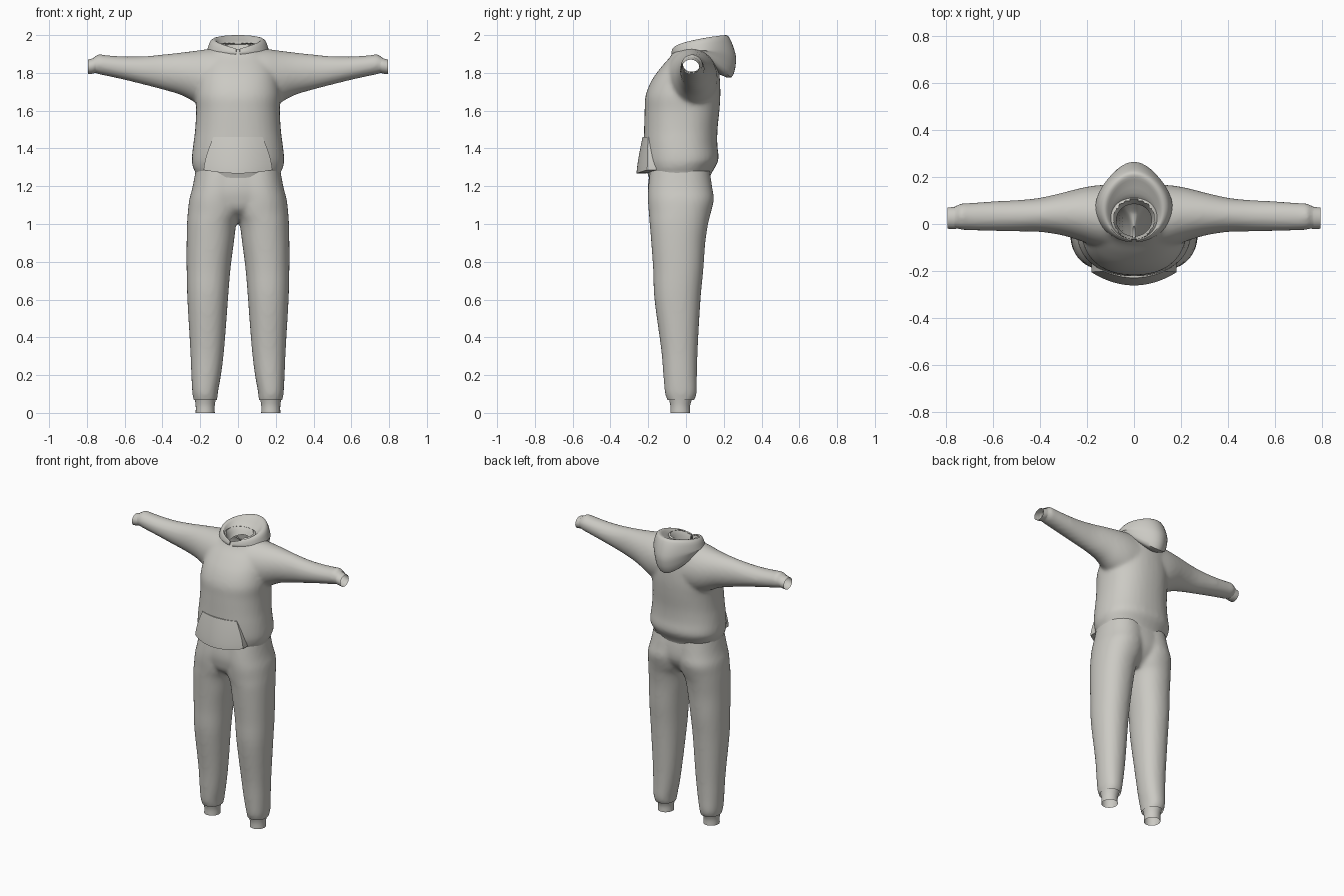
import bpy, bmesh, math
from mathutils import Vector

if "Cube" in bpy.data.objects:
    bpy.data.objects.remove(bpy.data.objects["Cube"])

cloth = bpy.data.materials.new("light_grey_cloth")
cloth.diffuse_color = (0.6, 0.59, 0.55, 1)
cloth.use_nodes = True
cloth.node_tree.nodes["Principled BSDF"].inputs["Base Color"].default_value = cloth.diffuse_color


def finish(name, bm):
    """Turn a bmesh into a smooth shaded cloth object."""
    bmesh.ops.recalc_face_normals(bm, faces=bm.faces)
    mesh = bpy.data.meshes.new(name)
    bm.to_mesh(mesh)
    bm.free()
    ob = bpy.data.objects.new(name, mesh)
    bpy.context.collection.objects.link(ob)
    mesh.materials.append(cloth)
    shade(ob)
    return ob


def shade(ob):
    bpy.ops.object.select_all(action='DESELECT')
    ob.select_set(True)
    bpy.context.view_layer.objects.active = ob
    bpy.ops.object.shade_smooth_by_angle(angle=math.radians(50))


def smooth_rows(rows, steps=4):
    """Catmull-Rom interpolation between outline rows."""
    out = []
    for i in range(len(rows) - 1):
        p = [rows[max(0, min(len(rows) - 1, i + k))] for k in (-1, 0, 1, 2)]
        for s in range(steps):
            t = s / steps
            out.append([b + 0.5 * t * (c - a + t * (2*a - 5*b + 4*c - d + t * (3*(b - c) + d - a)))
                        for a, b, c, d in zip(*p)])
    return out + [list(rows[-1])]


def tube(bm, rows, axis='Z', side=1, power=1.0, caps=True, n=40):
    """Loft rows of (position, lo_u, hi_u, lo_y, hi_y); u is x for axis Z and z for axis X."""
    rings = []
    for pos, u0, u1, y0, y1 in smooth_rows(rows):
        ring = []
        for k in range(n):
            a = math.tau * k / n
            c, s = math.cos(a), math.sin(a)
            u = (u0 + u1) / 2 + (u1 - u0) / 2 * math.copysign(abs(c) ** power, c)
            y = (y0 + y1) / 2 + (y1 - y0) / 2 * math.copysign(abs(s) ** power, s)
            ring.append(bm.verts.new((side * u, y, pos) if axis == 'Z' else (side * pos, y, u)))
        rings.append(ring)
    faces = [bm.faces.new((a[k], a[(k+1) % n], b[(k+1) % n], b[k]))
             for a, b in zip(rings, rings[1:]) for k in range(n)]
    if caps:
        faces += [bm.faces.new(rings[0]), bm.faces.new(rings[-1])]
    bmesh.ops.recalc_face_normals(bm, faces=faces)


def fuse(ob, cuts, voxel=0.012, rounds=6):
    """Merge overlapping volumes into one skin, then open it with cutting planes."""
    m = ob.modifiers.new("merge", 'REMESH')
    m.mode, m.voxel_size = 'VOXEL', voxel
    m = ob.modifiers.new("soften", 'SMOOTH')
    m.iterations, m.factor = rounds, 0.5
    dg = bpy.context.evaluated_depsgraph_get()
    bm = bmesh.new()
    bm.from_mesh(bpy.data.meshes.new_from_object(ob.evaluated_get(dg)))
    ob.modifiers.clear()
    for co, no in cuts:
        bmesh.ops.bisect_plane(bm, geom=bm.verts[:] + bm.edges[:] + bm.faces[:],
                               plane_co=co, plane_no=no, clear_outer=True)
    return bm


# Hoodie body and sleeves
torso = [(1.18, .215, -.18, .12), (1.25, .228, -.198, .128), (1.28, .238, -.208, .142),
         (1.34, .245, -.222, .172), (1.42, .237, -.224, .166), (1.5, .227, -.222, .167),
         (1.6, .222, -.219, .177), (1.68, .225, -.214, .182), (1.76, .215, -.182, .18),
         (1.83, .20, -.132, .172), (1.89, .17, -.08, .16), (1.935, .12, -.06, .13),
         (1.96, .08, -.045, .10)]
sleeve = [(.05, 1.60, 1.93, -.12, .17), (.15, 1.61, 1.927, -.10, .166), (.22, 1.64, 1.918, -.075, .155),
          (.3, 1.682, 1.908, -.05, .135), (.4, 1.712, 1.897, -.034, .112), (.5, 1.738, 1.888, -.032, .102),
          (.6, 1.763, 1.887, -.03, .097), (.7, 1.785, 1.894, -.027, .09), (.74, 1.793, 1.899, -.024, .088),
          (.755, 1.8, 1.885, -.02, .078), (.8, 1.797, 1.875, -.018, .07)]
bm = bmesh.new()
tube(bm, [(z, -w, w, a, b) for z, w, a, b in torso], power=0.88)
for s in (1, -1):
    tube(bm, sleeve, 'X', s)
raw = finish("hoodie_body", bm)
bm = fuse(raw, [((.765, 0, 0), (1, 0, 0)), ((-.765, 0, 0), (-1, 0, 0)), ((0, 0, 1.24), (0, 0, -1))])
# neck opening and dipping hem
bmesh.ops.delete(bm, geom=[f for f in bm.faces if f.calc_center_median().z > 1.84 and
                 (f.calc_center_median().x / .085) ** 2 +
                 ((f.calc_center_median().y - .02) / .085) ** 2 < 1], context='FACES')
for v in bm.verts:
    if v.co.z < 1.34:
        v.co.z += .03 * min(1, abs(v.co.x) / .23) ** 2 * (1.34 - v.co.z) / .1
bm.to_mesh(raw.data)
bm.free()
shade(raw)

# Trousers
leg = [(.04, .12, .23, -.085, .025), (.07, .11, .235, -.1, .045), (.11, .106, .242, -.112, .057),
       (.2, .09, .247, -.12, .058), (.34, .073, .253, -.132, .062), (.6, .053, .268, -.167, .077),
       (.76, .04, .272, -.174, .092), (.9, .022, .272, -.184, .102), (1.0, .008, .27, -.192, .117),
       (1.06, -.02, .266, -.197, .132), (1.13, -.03, .258, -.202, .147), (1.2, -.04, .24, -.2, .138),
       (1.32, -.04, .218, -.185, .12)]
bm = bmesh.new()
for s in (1, -1):
    tube(bm, leg, side=s, power=0.92)
tube(bm, [(1.02, -.06, .06, -.10, .05), (1.07, -.17, .17, -.175, .10), (1.13, -.245, .245, -.197, .132),
          (1.2, -.238, .238, -.202, .136), (1.32, -.218, .218, -.185, .12)], power=0.9)
raw = finish("trousers", bm)
bm = fuse(raw, [((0, 0, 1.28), (0, 0, 1)), ((0, 0, .068), (0, 0, -1))])
bm.to_mesh(raw.data)
bm.free()
shade(raw)

# Open ribbed cuffs at wrists and ankles
for s, label in ((1, "left"), (-1, "right")):
    bm = bmesh.new()
    tube(bm, [(.742, 1.806, 1.886, -.016, .076), (.765, 1.797, 1.878, -.021, .073),
              (.795, 1.793, 1.87, -.02, .07)], 'X', s, caps=False)
    finish(label + "_wrist_cuff", bm)
    bm = bmesh.new()
    tube(bm, [(0, .123, .224, -.083, .022), (.04, .123, .224, -.083, .022),
              (.08, .116, .23, -.092, .035)], side=s, caps=False)
    finish(label + "_ankle_cuff", bm)

# Lowered hood: section swept around the neck, (half width, front y, back y, back peak,
# front z, back z, rise power); section runs from inner neck over the rim to the underside
section = [(.075, -.052, .085, 0, 1.85, 1.91, 1), (.088, -.058, .115, 0, 1.89, 1.955, .7),
           (.105, -.064, .165, .01, 1.912, 1.985, .6), (.125, -.07, .195, .015, 1.925, 2.0, .5),
           (.148, -.075, .21, .02, 1.915, 1.985, .5), (.163, -.078, .22, .035, 1.905, 1.925, .3),
           (.162, -.075, .215, .05, 1.895, 1.86, 2), (.152, -.07, .2, .04, 1.885, 1.775, 3),
           (.125, -.055, .16, 0, 1.87, 1.80, 3)]
bm = bmesh.new()
cols = []
N = 56
for i in range(N + 1):
    t = .07 + (math.tau - .14) * i / N
    s = (1 - math.cos(t)) / 2
    pts = []
    for w, f, b, peak, z0, z1, p in section:
        side_lift = .035 * math.sin(t) ** 2 if p >= 2 else 0
        pts.append((w * math.sin(t), (f + b) / 2 - (b - f) / 2 * math.cos(t) +
                    peak * max(0, -math.cos(t)) ** 4, z0 + (z1 - z0) * s ** p + side_lift))
    cols.append([bm.verts.new(q) for q in smooth_rows(pts, 3)])
for a, b in zip(cols, cols[1:]):
    for k in range(len(a) - 1):
        bm.faces.new((a[k], a[k+1], b[k+1], b[k]))
bm.faces.new(cols[0])
bm.faces.new(cols[-1])
finish("hood", bm)

# Front pouch pocket, bulging towards its lower edge
bm = bmesh.new()
M, R = 20, 12
front, back = [], []
for j in range(R + 1):
    v = j / R
    half = .182 - .052 * v ** 1.5
    for i in range(M + 1):
        u = 2 * i / M - 1
        x = half * u
        z = 1.268 + .192 * v + .018 * u * u * (1 - v)
        y = -.262 + .032 * v ** 1.3 + 1.7 * x * x
        front.append(bm.verts.new((x, y, z)))
        back.append(bm.verts.new((x, y + .05, z)))
W = M + 1
for j in range(R):
    for i in range(M):
        q = [j*W + i, j*W + i + 1, (j+1)*W + i + 1, (j+1)*W + i]
        bm.faces.new([front[k] for k in q])
rim = [i for i in range(W)] + [j*W + M for j in range(1, R + 1)] + \
      [R*W + i for i in range(M - 1, -1, -1)] + [j*W for j in range(R - 1, 0, -1)]
for a, b in zip(rim, rim[1:] + rim[:1]):
    bm.faces.new((front[a], front[b], back[b], back[a]))
bmesh.ops.delete(bm, geom=[v for v in bm.verts if not v.link_faces], context='VERTS')
finish("pouch_pocket", bm)
